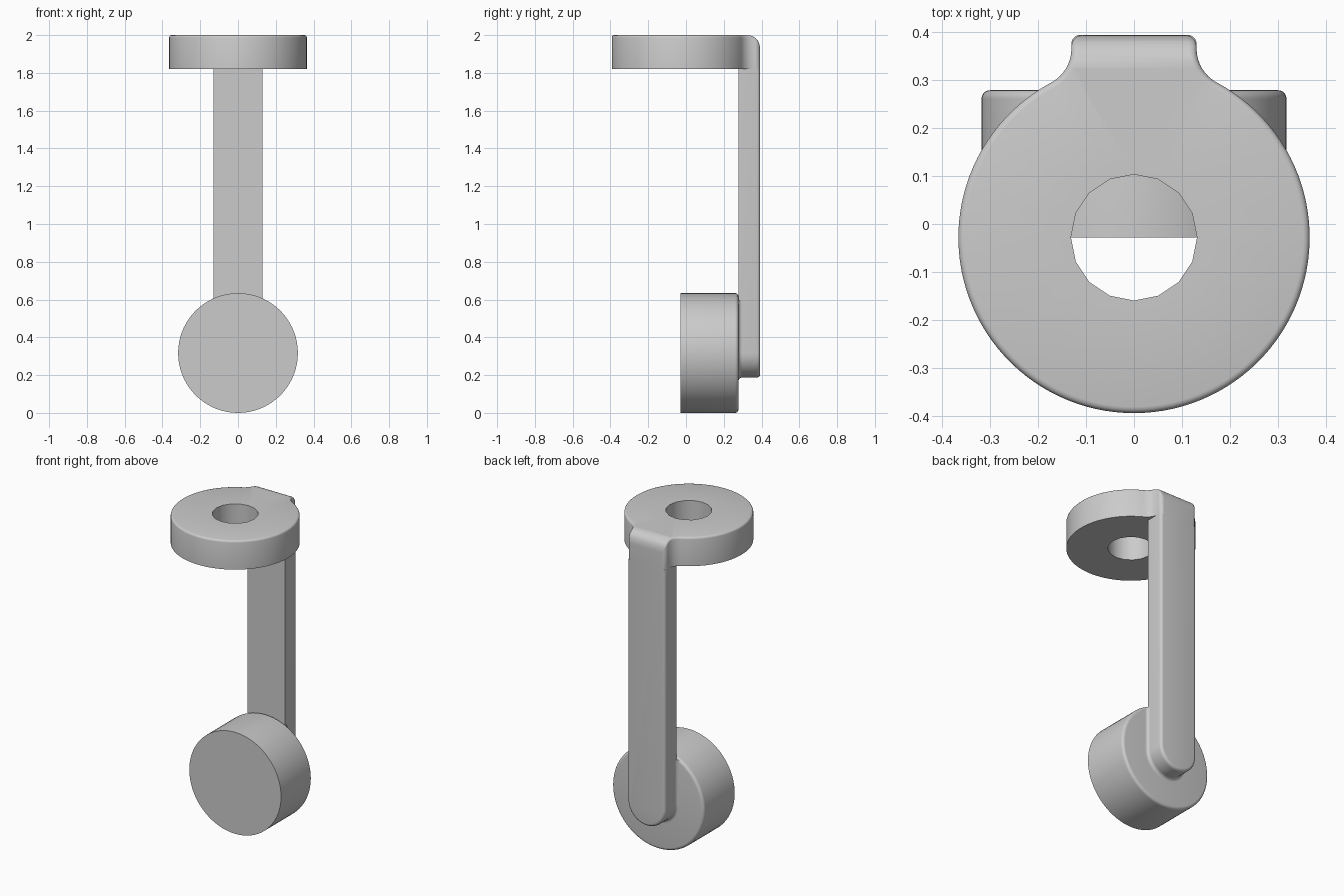
import bpy, bmesh
from math import sin, cos, pi, atan2, sqrt, radians

cube = bpy.data.objects.get("Cube")
if cube:
    bpy.data.objects.remove(cube)

grey = bpy.data.materials.new("plain grey")
grey.use_nodes = True
grey.diffuse_color = (0.6, 0.6, 0.6, 1)
grey.node_tree.nodes["Principled BSDF"].inputs["Base Color"].default_value = (0.6, 0.6, 0.6, 1)

BACK, HALF = 0.393, 0.13          # rear plane and half width of the arm
RING_R, RING_Y = 0.365, -0.028
RING_Z, TOP = 1.82, 2.0
WHEEL_R, WHEEL_BACK = 0.317, 0.278
EDGE = 0.018                      # small edge rounding


def arc(cx, cy, r, a, b, n):
    return [(cx + r * cos(a + (b - a) * i / n), cy + r * sin(a + (b - a) * i / n))
            for i in range(n + 1)]


def finish(bm, name):
    bmesh.ops.recalc_face_normals(bm, faces=bm.faces)
    mesh = bpy.data.meshes.new(name)
    bm.to_mesh(mesh)
    bm.free()
    obj = bpy.data.objects.new(name, mesh)
    bpy.context.collection.objects.link(obj)
    mesh.materials.append(grey)
    bpy.ops.object.select_all(action='DESELECT')
    obj.select_set(True)
    bpy.context.view_layer.objects.active = obj
    bpy.ops.object.shade_smooth_by_angle(angle=radians(35))


def loop(bm, points):
    verts = [bm.verts.new(p) for p in points]
    return [bm.edges.new((v, verts[i - 1])) for i, v in enumerate(verts)]


def loft(bm, sections):
    """Closed solid through equal-length point rings."""
    rings = [[bm.verts.new(p) for p in s] for s in sections]
    for a, b in zip(rings, rings[1:]):
        for i in range(len(a)):
            bm.faces.new((a[i - 1], a[i], b[i], b[i - 1]))
    bm.faces.new(rings[0])
    bm.faces.new(rings[-1])


# Ring head: disc with a filleted neck reaching the rear plane
fillet = 0.08
fx = HALF + fillet
fy = RING_Y + sqrt((RING_R + fillet) ** 2 - fx ** 2)
join = atan2(fy - RING_Y, fx)
corner = 0.024
right = arc(0, RING_Y, RING_R, -pi / 2, join, 48)
right += arc(fx, fy, fillet, join + pi, pi, 8)[1:]
right += arc(HALF - corner, BACK - corner, corner, 0, pi / 2, 5)
left = [(-x, y) for x, y in reversed(right[1:])]
bm = bmesh.new()
edges = loop(bm, [(x, y, RING_Z) for x, y in right + left])
edges += loop(bm, [(x, y, RING_Z) for x, y in arc(0, RING_Y, 0.131, 0, 2 * pi, 16)[:-1]])
bmesh.ops.triangle_fill(bm, edges=edges, use_beauty=True)
geo = bmesh.ops.extrude_face_region(bm, geom=bm.faces[:], use_keep_orig=True)["geom"]
for v in geo:
    if isinstance(v, bmesh.types.BMVert):
        v.co.z = TOP
bmesh.ops.recalc_face_normals(bm, faces=bm.faces)
rim = [e for e in bm.edges if len(e.link_faces) == 2
       and all(v.co.z > TOP - 0.01 and (v.co.xy.length > 0.25) for v in e.verts)
       and e.calc_face_angle(0) > 1]
bmesh.ops.bevel(bm, geom=rim, offset=0.013, segments=3, profile=0.5, affect='EDGES')

# Roll the top of the neck down into the rear face
bend = 0.07
start = BACK - bend
for i in range(8):
    bmesh.ops.bisect_plane(bm, geom=bm.verts[:] + bm.edges[:] + bm.faces[:],
                           plane_co=(0, start + bend * sin(i * pi / 16), 0), plane_no=(0, 1, 0))
for v in bm.verts:
    if v.co.z > TOP - 0.05 and v.co.y > start:
        v.co.z -= bend - sqrt(max(0, bend ** 2 - (v.co.y - start) ** 2))
finish(bm, "ring_head")


# Arm: flat bar with a round lower end and softened rear edges
def bar(y, grow, top):
    pts = arc(0, WHEEL_R, HALF + grow, -pi, 0, 24)
    pts += [(HALF + grow, top), (-HALF - grow, top)]
    return [(x, y, z) for x, z in pts]


bm = bmesh.new()
turns = [i * pi / 10 for i in range(6)]
loft(bm, [bar(WHEEL_BACK, 0, RING_Z)] +
     [bar(BACK - EDGE + EDGE * sin(t), EDGE * (cos(t) - 1), RING_Z) for t in turns])
finish(bm, "arm")

# Concave fillet where the arm meets the wheel
bm = bmesh.new()
loft(bm, [bar(WHEEL_BACK + EDGE * (1 - cos(t)), EDGE * (1 - sin(t)), 0.595) for t in turns])
finish(bm, "arm_fillet")

# Wheel: solid drum with a softened rear edge
bm = bmesh.new()
profile = [(RING_Y, WHEEL_R)]
profile += [(WHEEL_BACK - EDGE + EDGE * sin(t), WHEEL_R - EDGE + EDGE * cos(t)) for t in turns]
loft(bm, [[(x, y, z) for x, z in arc(0, WHEEL_R, r, 0, 2 * pi, 72)[:-1]] for y, r in profile])
finish(bm, "wheel")
